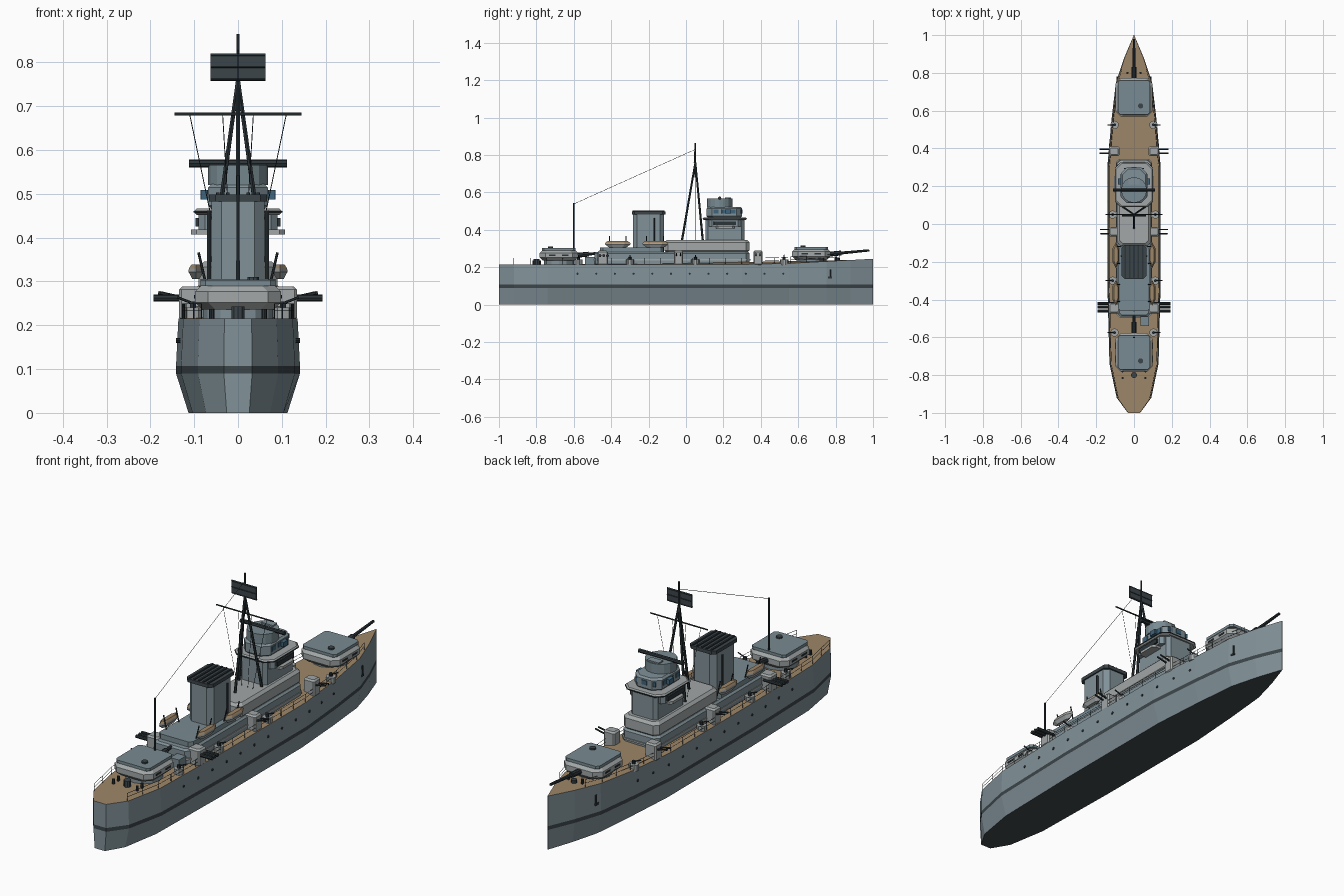
import bpy, bmesh, math
from mathutils import Vector

if "Cube" in bpy.data.objects:
    bpy.data.objects.remove(bpy.data.objects["Cube"])


def material(name, rgb):
    m = bpy.data.materials.new(name)
    m.diffuse_color = (*rgb, 1)
    m.use_nodes = True
    m.node_tree.nodes["Principled BSDF"].inputs["Base Color"].default_value = m.diffuse_color
    return m


STEEL = material("steel", (.22, .285, .315))
LIGHT = material("light_grey", (.36, .385, .385))
ROOF = material("roof_blue_grey", (.19, .26, .29))
DARK = material("dark_metal", (.025, .035, .04))
BELT = material("belt", (.045, .06, .068))
WOOD = material("wood", (.34, .24, .14))
GLASS = material("glass", (.05, .13, .2))
KEEL = material("keel", (.055, .068, .075))


def finish(name, bm, *mats):
    bmesh.ops.recalc_face_normals(bm, faces=bm.faces)
    me = bpy.data.meshes.new(name)
    bm.to_mesh(me)
    bm.free()
    ob = bpy.data.objects.new(name, me)
    bpy.context.collection.objects.link(ob)
    for m in mats:
        me.materials.append(m)
    return ob


def loft(name, rings, mats, side=None, top=0, bottom=0):
    """Skin closed rings from bottom to top, capping both ends."""
    bm = bmesh.new()
    vs = [[bm.verts.new(p) for p in r] for r in rings]
    n = len(rings[0])
    for k in range(len(vs) - 1):
        for i in range(n):
            j = (i + 1) % n
            f = bm.faces.new((vs[k][i], vs[k][j], vs[k + 1][j], vs[k + 1][i]))
            f.material_index = side[k] if side else 0
    bm.faces.new(vs[0]).material_index = bottom
    bm.faces.new(vs[-1]).material_index = top
    return finish(name, bm, *mats)


def slab(name, cx, cy, hx, hy, z0, z1, mat, cut=0.0, ch=0.0):
    """Box with clipped plan corners (cut) and chamfered top/bottom rims (ch)."""
    def ring(z, inset):
        a, b, c = hx - inset, hy - inset, max(cut, .0005)
        pts = [(a, c - b), (a, b - c), (a - c, b), (c - a, b),
               (-a, b - c), (-a, c - b), (c - a, -b), (a - c, -b)]
        return [(cx + x, cy + y, z) for x, y in pts]
    if ch:
        rings = [ring(z0, ch), ring(z0 + ch, 0), ring(z1 - ch, 0), ring(z1, ch)]
    else:
        rings = [ring(z0, 0), ring(z1, 0)]
    return loft(name, rings, [mat])


def rod(name, a, b, r, mat=DARK, n=6, r2=None):
    a, b = Vector(a), Vector(b)
    d = b - a
    bm = bmesh.new()
    bmesh.ops.create_cone(bm, cap_ends=True, segments=n, radius1=r,
                          radius2=r if r2 is None else r2, depth=d.length)
    bm.transform(d.to_track_quat('Z', 'Y').to_matrix().to_4x4())
    bmesh.ops.translate(bm, verts=bm.verts, vec=(a + b) / 2)
    return finish(name, bm, mat)


# Hull: stations of (y, deck half width)
STATIONS = [(-1, .031), (-.92, .088), (-.74, .125), (-.3, .136), (.3, .136),
            (.55, .115), (.75, .092), (.88, .05), (1, .001)]


def deck_z(y):
    return .215 + .03 * max(0, (y - .45) / .55)


def half(y):
    for (y0, w0), (y1, w1) in zip(STATIONS, STATIONS[1:]):
        if y <= y1:
            return w0 + (w1 - w0) * (y - y0) / (y1 - y0)


def hull_ring(scale, z=None):
    right = [(w * scale, y, deck_z(y) if z is None else z) for y, w in STATIONS]
    return right + [(-x, y, h) for x, y, h in reversed(right)]


loft("hull", [hull_ring(.83, 0), hull_ring(1.04, .09), hull_ring(1.04, .107), hull_ring(1)],
     [STEEL, BELT, WOOD, KEEL], side=[0, 1, 0], top=2, bottom=3)

# Deckhouses
slab("lower_deckhouse", 0, -.075, .093, .415, .21, .282, STEEL, .02, .008)
slab("deckhouse_ledge", 0, -.075, .096, .42, .235, .243, LIGHT, .02)
slab("aft_deckhouse_roof", 0, -.29, .085, .17, .28, .305, ROOF, .015)
slab("upper_deckhouse", 0, .112, .09, .228, .278, .345, LIGHT, .02, .012)

# Main turrets, both trained toward the bow
for label, ty, dz in (("fore", .67, .006), ("aft", -.68, 0)):
    rod(label + "_barbette", (0, ty, .205), (0, ty, .245 + dz), .08, STEEL, 12)
    slab(label + "_turret", 0, ty, .098, .102, .236 + dz, .293 + dz, LIGHT, .03, .016)
    slab(label + "_turret_roof", 0, ty, .086, .09, .29 + dz, .303 + dz, ROOF, .012)
    rod(label + "_turret_hatch", (.035, ty - .045, .3), (.035, ty - .045, .31 + dz), .014, BELT, 10)
    rod(label + "_gun_jacket", (0, ty + .08, .262 + dz), (0, ty + .16, .27 + dz), .013, DARK, 8)
    rod(label + "_gun_barrel", (0, ty + .15, .269 + dz), (0, ty + .31, .284 + dz), .008, DARK, 8, .006)
    for s in (-1, 1):
        for k in (-.035, .035):
            slab(label + "_turret_slit", s * .098, ty + k, .002, .018, .261 + dz, .269 + dz, DARK)

# Bridge tower
slab("bridge_tower", 0, .208, .068, .105, .34, .452, STEEL, .015)
slab("bridge_wing_deck", 0, .21, .107, .05, .407, .419, LIGHT, .012)
slab("bridge_cabin", 0, .208, .09, .085, .417, .455, STEEL, .015)
slab("bridge_roof", 0, .208, .1, .117, .452, .466, LIGHT, .03, .005)
slab("bridge_roof_rim", 0, .208, .1015, .1185, .457, .461, DARK, .03)
slab("wheelhouse", 0, .205, .068, .095, .465, .522, STEEL, .03, .008)
for s in (-1, 1):
    slab("cabin_window", s * .09, .208, .007, .06, .425, .445, DARK)
    for y in (.16, .205, .25):
        slab("wheelhouse_side_window", s * .068, y, .003, .014, .488, .508, GLASS)
    slab("lookout_box", s * .074, .225, .011, .016, .487, .509, GLASS)
for x in (-.04, 0, .04):
    slab("wheelhouse_front_window", x, .3 - abs(x) * .15, .013, .003, .488, .508, GLASS)
rod("director_tower", (0, .18, .52), (0, .18, .566), .068, ROOF, 16)
rod("rangefinder_tube", (-.112, .18, .569), (.112, .18, .569), .009, DARK, 8)
slab("director_hatch", 0, .225, .03, .016, .565, .572, STEEL)

# Funnel with grille and steam pipes
slab("funnel", 0, -.2, .06, .083, .3, .488, STEEL, .022)
slab("funnel_cap", 0, -.2, .066, .09, .482, .498, BELT, .015)
for i in range(5):
    slab("funnel_grille_bar", -.046 + .023 * i, -.2, .004, .085, .497, .503, DARK)
for s in (-1, 1):
    rod("steam_pipe", (s * .066, -.17, .3), (s * .066, -.17, .462), .005)

# Tripod mast, yard, radar and rigging
TOP = (0, .05, .76)
for foot in ((.058, .09, .34), (-.058, .09, .34), (0, -.022, .34)):
    rod("mast_leg", foot, TOP, .006, DARK, 6, .005)
rod("topmast", (0, .05, .68), (0, .05, .865), .0035)
rod("mast_yard", (-.145, .05, .682), (.145, .05, .682), .0035)
slab("radar_panel", 0, .045, .063, .003, .76, .818, BELT)
for z in (.762, .789, .816):
    rod("radar_frame", (-.063, .045, z), (.063, .045, z), .0045, DARK, 4)
rod("aft_mast", (0, -.6, .28), (0, -.6, .542), .005, DARK, 6, .0035)
rod("aerial_wire", (0, .05, .83), (0, -.6, .538), .001, DARK, 4)

# Parts mirrored to port and starboard
for s in (-1, 1):
    for a, b in ((.11, .04), (.035, .015)):
        rod("yard_stay", (s * a, .05, .68), (s * b, .05, .345), .001, DARK, 4)

    # Secondary gun mounts
    for y, reach in ((.385, .182), (-.04, .178)):
        slab("secondary_mount", s * .105, y, .028, .025, .21, .288, LIGHT, .006, .007)
        for k in (-.011, .011):
            rod("secondary_gun", (s * .125, y + k, .262), (s * reach, y + k, .274), .004)

    # Torpedo tubes
    slab("tube_mount", s * .105, -.445, .03, .028, .21, .288, LIGHT, .006, .007)
    for k in (-.02, 0, .02):
        rod("torpedo_tube", (s * .1, -.44 + k, .262), (s * .193, -.44 + k, .262), .008, DARK, 8)

    # Light gun tubs
    for y in (.525, .05, -.3, -.575):
        x = .103 if abs(y) > .4 else .113
        rod("light_gun_tub", (s * x, y, .212), (s * x, y, .24), .022, LIGHT, 10)
        rod("light_gun_pivot", (s * x, y, .24), (s * x, y, .254), .008, DARK)
        rod("light_gun", (s * x, y, .25), (s * (x + .036), y, .264), .003)

    # Boats and davits
    for y in (-.365, -.165):
        def boat_ring(w, l, z):
            return [(s * .096 + w * px, y + l * py, z) for px, py in
                    ((1, -.55), (1, .55), (0, 1), (-1, .55), (-1, -.55), (0, -1))]
        loft("boat", [boat_ring(.008, .045, .305), boat_ring(.017, .068, .322),
                      boat_ring(.016, .067, .33), boat_ring(.01, .055, .339)],
             [LIGHT, WOOD], side=[0, 0, 1], top=1)
        for k in (-.045, .045):
            rod("davit", (s * .07, y + k, .28), (s * .09, y + k, .366), .003)

    # Hull portholes and anchor
    for i in range(12):
        y = -.58 + .1 * i
        x = half(y) * 1.018
        rod("porthole", (s * (x - .006), y, .165), (s * (x + .003), y, .165), .006, DARK, 8)
    x = half(.775) * 1.02
    slab("anchor_shank", s * x, .775, .005, .004, .14, .187, DARK)
    slab("anchor_fluke", s * x, .768, .006, .013, .14, .15, DARK)

    # Deck-edge railing
    ys = [-.92 + .087 * i for i in range(21)]
    pts = [Vector((s * (half(y) - .005), y, deck_z(y))) for y in ys]
    for p in pts:
        rod("rail_post", p, p + Vector((0, 0, .034)), .0013, DARK, 4)
    for p, q in zip(pts, pts[1:]):
        for h in (.018, .034):
            up = Vector((0, 0, h))
            rod("rail_bar", p + up, q + up, .001, DARK, 4)

    # Mooring bollards
    for y in (-.78, -.815, .8):
        bx = .06 if y < 0 else .035
        rod("bollard", (s * bx, y, .21), (s * bx, y, deck_z(y) + .022), .006, DARK, 8)

# Deck fittings
rod("stern_capstan", (0, -.8, .21), (0, -.8, .243), .016, BELT, 10)
rod("bow_capstan", (0, .81, .22), (0, .81, .25), .013, BELT, 10)
slab("deck_locker", .057, -.515, .022, .025, .21, .255, ROOF)
